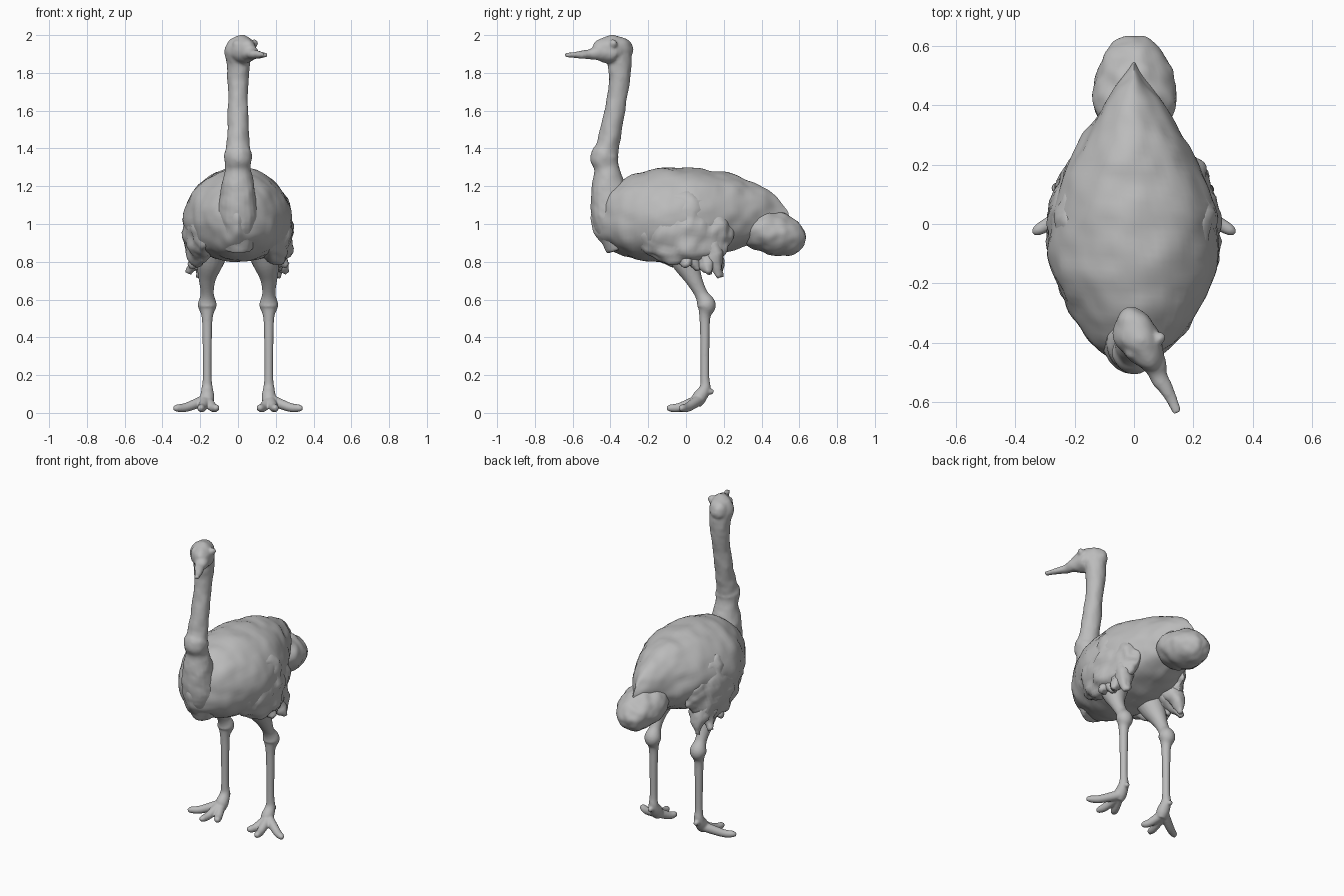
import bpy, bmesh, math
from mathutils import Vector, Matrix, noise

cube = bpy.data.objects.get("Cube")
if cube:
    bpy.data.objects.remove(cube)

SHADE = (0.5, 0.5, 0.5, 1)
grey = bpy.data.materials.new("plain_grey")
grey.use_nodes = True
grey.diffuse_color = SHADE
grey.node_tree.nodes["Principled BSDF"].inputs["Base Color"].default_value = SHADE

UP = Vector((0, 0, 1))
BACK = Vector((0, 1, 0))


def loft(bm, centres, widths, heights, reference, sides, taper=0.0):
    """Skin elliptical rings; a positive taper narrows the upper half."""
    last = len(centres) - 1
    loops = []
    for i, centre in enumerate(centres):
        tangent = centres[min(i + 1, last)] - centres[max(i - 1, 0)]
        side = tangent.cross(reference).normalized()
        up = side.cross(tangent).normalized()
        loop = []
        for k in range(sides):
            angle = math.tau * k / sides
            across = widths[i] * math.cos(angle) * (1 - taper * math.sin(angle))
            loop.append(bm.verts.new(centre + side * across + up * heights[i] * math.sin(angle)))
        loops.append(loop)
    for here, ahead in zip(loops, loops[1:]):
        for k in range(sides):
            n = (k + 1) % sides
            bm.faces.new((here[k], here[n], ahead[n], ahead[k]))
    bm.faces.new(loops[0])
    bm.faces.new(loops[-1])


def mass(bm, start, end, bow, width, height, skew, power, pinch=0.1, taper=0.0,
         rings=50, sides=48):
    """Rounded body whose section swells and fades along a bowed line."""
    start, end, bow = Vector(start), Vector(end), Vector(bow)
    centres, swell = [], []
    for i in range(rings):
        t = (1 - math.cos(math.pi * i / (rings - 1))) / 2
        centres.append(start.lerp(end, t) + bow * math.sin(math.pi * t))
        swell.append(max(math.sin(math.pi * t ** skew), 0.001))
    widths = [width * s ** (power + pinch) for s in swell]
    heights = [height * s ** power for s in swell]
    loft(bm, centres, widths, heights, UP, sides, taper)


def limb(bm, points, reference, sides=20, flat=1.0, steps=6):
    """Tube through (x, y, z, radius) points, smoothly interpolated."""
    points = [Vector(p) for p in points]
    padded = points[:1] + points + points[-1:]
    path = []
    for a, b, c, d in zip(padded, padded[1:], padded[2:], padded[3:]):
        for i in range(steps):
            t = i / steps
            path.append(b + (c - a) * t / 2 + (a - b * 2.5 + c * 2 - d / 2) * t ** 2
                        + (b * 3 - c * 3 + d - a) * t ** 3 / 2)
    path.append(points[-1])
    radii = [p.w for p in path]
    loft(bm, [p.to_3d() for p in path], radii, [r * flat for r in radii], reference, sides)


def finish(bm, name, side=1, bump=0.0, freq=12, voxel=0.0):
    """Mirror to the wanted side, ruffle the surface and make the object."""
    for v in bm.verts:
        v.co.x *= side
    bmesh.ops.recalc_face_normals(bm, faces=bm.faces)
    bm.normal_update()
    ruffles = [v.normal * bump * (noise.noise(v.co * freq) + noise.noise(v.co * freq * 2) / 2)
               for v in bm.verts]
    for v, ruffle in zip(bm.verts, ruffles):
        v.co += ruffle
    mesh = bpy.data.meshes.new(name)
    bm.to_mesh(mesh)
    bm.free()
    mesh.materials.append(grey)
    for face in mesh.polygons:
        face.use_smooth = True
    obj = bpy.data.objects.new(name, mesh)
    bpy.context.collection.objects.link(obj)
    if voxel:
        blend = obj.modifiers.new("blend", "REMESH")
        blend.mode = "VOXEL"
        blend.voxel_size = voxel
        blend.use_smooth_shade = True
        soften = obj.modifiers.new("soften", "SMOOTH")
        soften.iterations = 4


# Torso, from pointed breast to narrow rump
bm = bmesh.new()
mass(bm, (0, -0.5, 1), (0, 0.54, 1.05), (0, 0, 0.03), width=0.285, height=0.25,
     skew=0.8, power=0.55, pinch=0.4, taper=0.1, rings=70, sides=64)
finish(bm, "torso", bump=0.012, freq=9)

# Drooping tail plume
bm = bmesh.new()
mass(bm, (0, 0.27, 1.02), (0, 0.635, 0.91), (0, 0, -0.01), width=0.14, height=0.115,
     skew=0.95, power=0.4)
finish(bm, "tail", bump=0.012)

# Neck with the throat bulge, skull and beak turned to the left
bm = bmesh.new()
limb(bm, [(0, y, z, r) for y, z, r in (
    (-0.34, 0.87, 0.08), (-0.39, 1.03, 0.107), (-0.41, 1.18, 0.092), (-0.42, 1.29, 0.069),
    (-0.43, 1.36, 0.074), (-0.41, 1.43, 0.06), (-0.36, 1.7, 0.053), (-0.35, 1.84, 0.062),
    (-0.37, 1.93, 0.07), (-0.38, 1.98, 0.04))], BACK)
mass(bm, (-0.03, -0.29, 1.925), (0.07, -0.49, 1.92), (0, 0, 0), width=0.068, height=0.075,
     skew=0.9, power=0.35)
limb(bm, [(0.03, -0.4, 1.905, 0.066), (0.065, -0.47, 1.905, 0.045), (0.08, -0.51, 1.9, 0.03),
          (0.11, -0.56, 1.895, 0.025), (0.145, -0.635, 1.895, 0.014)], UP, flat=0.85)
# Brow ridges over the eyes
for side in (-1, 1):
    brow = Vector((0.04, -0.41, 1.955)) + side * Vector((0.044, 0.025, 0))
    bmesh.ops.create_icosphere(bm, subdivisions=3, radius=0.024, matrix=Matrix.Translation(brow))
finish(bm, "neck_and_head", bump=0.006, freq=16, voxel=0.008)

for side, label in ((1, "left"), (-1, "right")):
    # Folded wing
    bm = bmesh.new()
    mass(bm, (0.13, -0.32, 1.06), (0.17, 0.25, 0.93), (0.055, 0, -0.015), width=0.085, height=0.2,
         skew=0.95, power=0.5, taper=0.1)
    finish(bm, label + "_wing", side, bump=0.022)

    # Ragged feather tufts hanging over the thigh
    bm = bmesh.new()
    for k in range(4):
        y = 0.06 * k
        tip_x = 0.26 - 0.05 * (k % 2)
        limb(bm, [(0.18, y * 0.6, 0.9, 0.075), (0.2, y * 0.8, 0.83, 0.055),
                  (tip_x, y, 0.78 - 0.02 * k, 0.013)], BACK)
    finish(bm, label + "_thigh_feathers", side, bump=0.015, freq=20)

    # Thigh, knobbly joint and shank
    bm = bmesh.new()
    limb(bm, [(0.13, -0.03, 0.9, 0.1), (0.15, 0, 0.8, 0.075)] + [(0.163, y, z, r) for y, z, r in (
        (0.04, 0.71, 0.046), (0.08, 0.63, 0.035), (0.108, 0.57, 0.05), (0.1, 0.51, 0.03),
        (0.1, 0.4, 0.025), (0.1, 0.2, 0.023), (0.1, 0.13, 0.03), (0.07, 0.08, 0.038),
        (0.05, 0.045, 0.03))], BACK)
    # Outer, middle and inner toes, then the heel knob
    heel = Vector((0.17, 0.07, 0.07, 0.03))
    for x, y in ((0.34, -0.03), (0.2, -0.1), (0.11, -0.06)):
        knuckle = heel.lerp(Vector((x, y, 0.02, 0.02)), 0.6)
        knuckle.z = 0.03
        limb(bm, [heel, knuckle, heel.lerp(Vector((x, y, 0.02, 0.018)), 0.9), (x, y, 0.02, 0.009)], UP)
    limb(bm, [(0.165, 0.09, 0.12, 0.028), (0.165, 0.145, 0.11, 0.012)], UP)
    finish(bm, label + "_leg", side, voxel=0.006)
